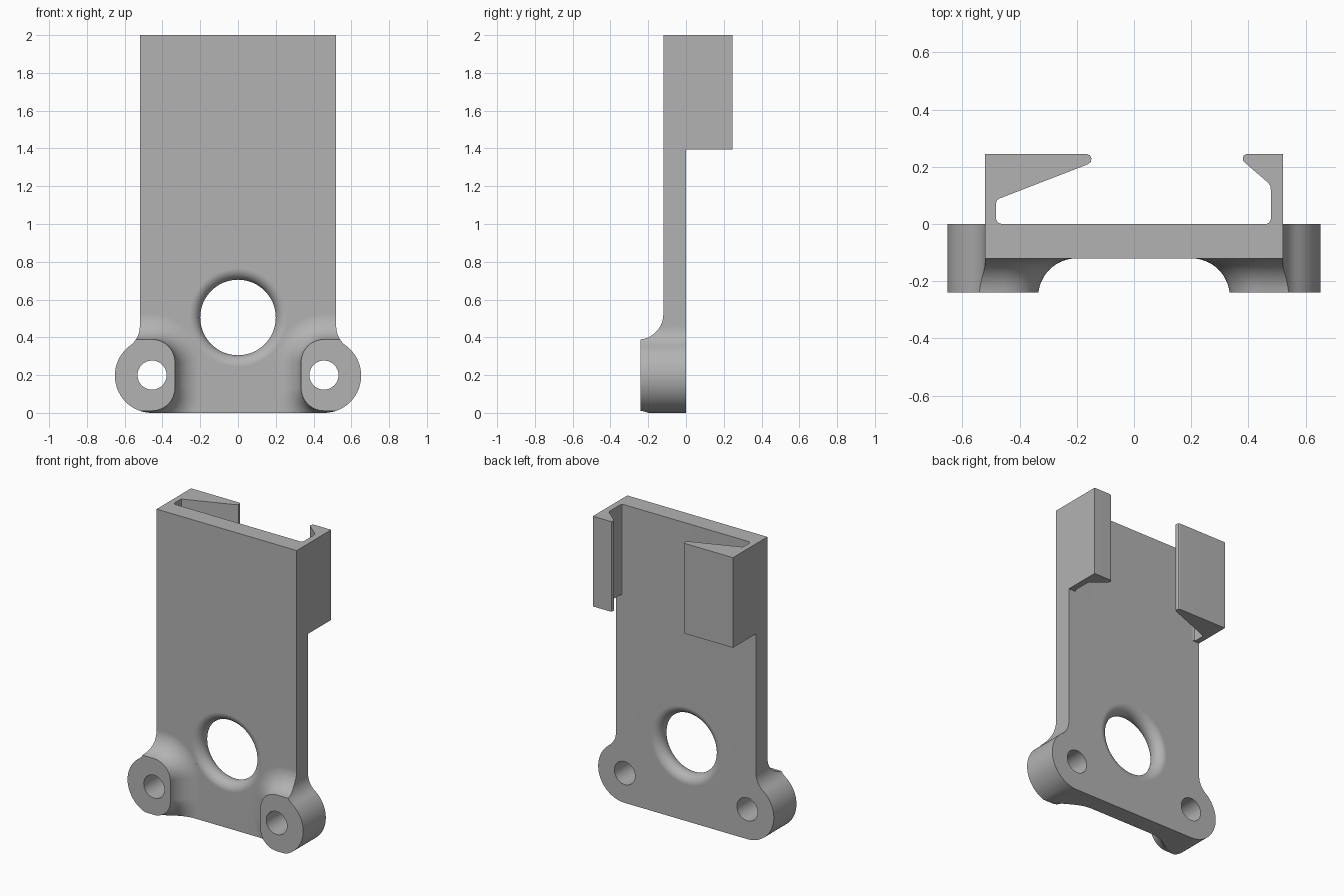
import bpy, bmesh
from math import sin, cos, pi, radians, sqrt, hypot, atan2

if "Cube" in bpy.data.objects:
    bpy.data.objects.remove(bpy.data.objects["Cube"])

grey = bpy.data.materials.new("plain_grey")
grey.use_nodes = True
COLOUR = (0.45, 0.45, 0.45, 1)
grey.diffuse_color = COLOUR
grey.node_tree.nodes["Principled BSDF"].inputs["Base Color"].default_value = COLOUR

EAR_X, EAR_Z, EAR_R = 0.455, 0.197, 0.197
HALF_W, FRONT, BOSS = 0.52, -0.12, -0.24


def loft(name, rings):
    """Closed solid through rings of equal point count."""
    bm = bmesh.new()
    loops = [[bm.verts.new(p) for p in ring] for ring in rings]
    n = len(loops[0])
    for a, b in zip(loops, loops[1:]):
        for i in range(n):
            j = (i + 1) % n
            bm.faces.new((a[i], a[j], b[j], b[i]))
    bm.faces.new(loops[0][::-1])
    bm.faces.new(loops[-1])
    bmesh.ops.recalc_face_normals(bm, faces=bm.faces)
    mesh = bpy.data.meshes.new(name)
    bm.to_mesh(mesh)
    bm.free()
    mesh.materials.append(grey)
    obj = bpy.data.objects.new(name, mesh)
    bpy.context.collection.objects.link(obj)
    return obj


def prism_y(name, outline, y0, y1):
    return loft(name, [[(x, y, z) for x, z in outline] for y in (y0, y1)])


def prism_z(name, outline, z0, z1):
    return loft(name, [[(x, y, z) for x, y in outline] for z in (z0, z1)])


def arc(cx, cz, r, a0, a1, steps):
    return [(cx + r * cos(a0 + (a1 - a0) * i / steps),
             cz + r * sin(a0 + (a1 - a0) * i / steps)) for i in range(steps + 1)]


def combine(target, tool, operation):
    mod = target.modifiers.new(operation.lower(), "BOOLEAN")
    mod.operation, mod.solver, mod.object = operation, "EXACT", tool
    bpy.context.view_layer.objects.active = target
    bpy.ops.object.modifier_apply(modifier=mod.name)
    bpy.data.objects.remove(tool)


# Back plate, oversized until trimmed to the outline
plate = prism_y("mounting_plate", [(-1, -1), (1, -1), (1, 3), (-1, 3)], FRONT, 0)

# Bosses with a concave flare running into the plate
FLARE, CORNER = 0.135, 0.12
for side in (1, -1):
    rings = []
    for k in range(13):
        y = BOSS + (FRONT - BOSS) * (1 - (1 - k / 12) ** 2)
        grow = FLARE - sqrt(max(0, FLARE ** 2 - (y - FRONT + FLARE) ** 2))
        r = CORNER + grow
        ring = []
        for q, (cx, cz) in enumerate([(0.9, 0.268), (0.455, 0.268),
                                      (0.455, 0.132), (0.9, 0.132)]):
            ring += arc(cx, cz, r, q * pi / 2, (q + 1) * pi / 2, 14)
        rings.append([(side * x, y, z) for x, z in ring])
    rings.append([(x, FRONT / 2, z) for x, y, z in rings[-1]])
    combine(plate, loft("boss", rings), "UNION")

# Two unequal clip hooks on the back
long_hook = [(-0.7, -0.03), (-0.7, 0.245), (-0.165, 0.245), (-0.154, 0.24),
             (-0.149, 0.23), (-0.15, 0.218), (-0.16, 0.209), (-0.47, 0.089),
             (-0.479, 0.083), (-0.482, 0.072), (-0.482, 0.018),
             (-0.477, 0.006), (-0.463, 0), (-0.463, -0.03)]
short_hook = [(0.7, -0.03), (0.7, 0.245), (0.395, 0.245), (0.384, 0.24),
              (0.38, 0.23), (0.382, 0.219), (0.47, 0.143), (0.476, 0.133),
              (0.478, 0.12), (0.478, 0.016), (0.473, 0.005), (0.462, 0),
              (0.462, -0.03)]
for outline in (long_hook, short_hook):
    combine(plate, prism_z("clip_hook", outline, 1.395, 2.3), "UNION")

# Trim to the outline: straight sides blended into round ears
BLEND = 0.125
bx = HALF_W + BLEND
bz = EAR_Z + sqrt((EAR_R + BLEND) ** 2 - (bx - EAR_X) ** 2)
lean = atan2(bz - EAR_Z, bx - EAR_X)
half = arc(EAR_X, EAR_Z, EAR_R, -pi / 2, lean, 36)
half += arc(bx, bz, BLEND, lean + pi, pi, 12) + [(HALF_W, 2)]
outline = half + [(-x, z) for x, z in reversed(half)]
combine(plate, prism_y("outline_trim", outline, -0.4, 0.4), "INTERSECT")

# Screw holes through the ears
for side in (1, -1):
    hole = arc(side * EAR_X, 0.2, 0.077, 0, 2 * pi, 40)[:-1]
    combine(plate, prism_y("screw_hole", hole, -0.5, 0.3), "DIFFERENCE")

# Large hole with a fully rounded rim
ROUND = -FRONT / 2
profile = [(-0.3, 0.2 + ROUND)]
for k in range(17):
    a = pi * k / 16
    profile.append((-ROUND - ROUND * cos(a), 0.2 + ROUND - ROUND * sin(a)))
profile.append((0.1, 0.2 + ROUND))
rings = [[(x, y, z) for x, z in arc(0, 0.505, r, 0, 2 * pi, 64)[:-1]]
         for y, r in profile]
combine(plate, loft("round_hole", rings), "DIFFERENCE")

# Smooth curved walls, keep flat faces flat
for obj in bpy.context.selected_objects:
    obj.select_set(False)
plate.select_set(True)
bpy.context.view_layer.objects.active = plate
bpy.ops.object.shade_smooth_by_angle(angle=radians(28))
weighted = plate.modifiers.new("weighted_normals", "WEIGHTED_NORMAL")
weighted.keep_sharp = True
